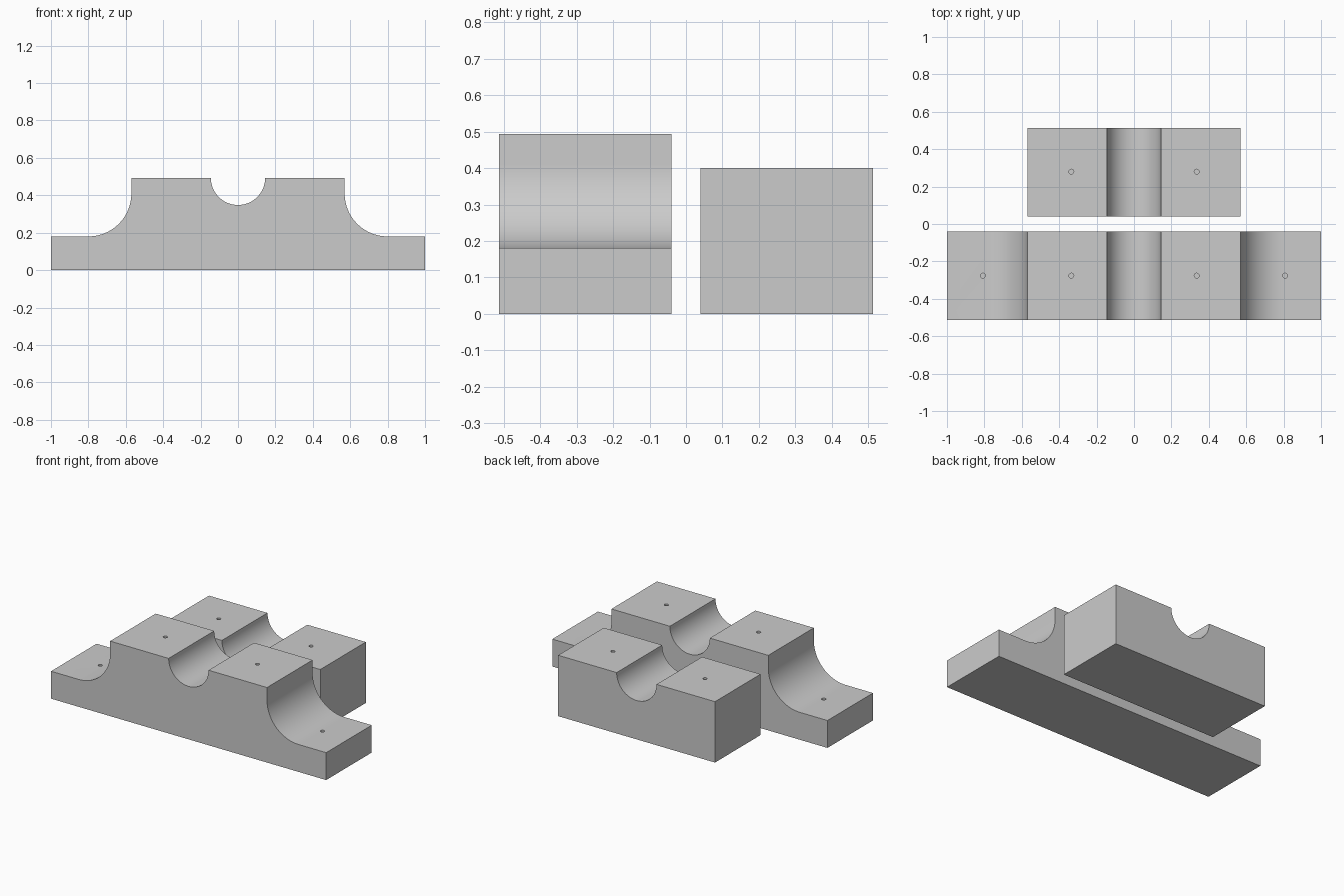
import bpy, bmesh, math

if "Cube" in bpy.data.objects:
    bpy.data.objects.remove(bpy.data.objects["Cube"])

grey = bpy.data.materials.new("light_grey")
grey.diffuse_color = (0.6, 0.6, 0.6, 1)
grey.use_nodes = True
grey.node_tree.nodes["Principled BSDF"].inputs["Base Color"].default_value = grey.diffuse_color

GROOVE_R = 0.145   # half-round saddle groove
FILLET_R = 0.23    # concave foot fillet
HOLE_R = 0.013
HOLE_DEPTH = 0.1


def arc(cx, cz, r, a0, a1, n):
    """Points along a circular arc, angles in degrees."""
    angles = [math.radians(a0 + (a1 - a0) * i / n) for i in range(n + 1)]
    return [(cx + r * math.cos(a), cz + r * math.sin(a)) for a in angles]


def extrude_profile(name, right_half, y0, y1):
    """Mirror a right-half xz outline, then extrude it along y."""
    outline = right_half + [(-x, z) for x, z in reversed(right_half) if x > 1e-6]
    bm = bmesh.new()
    face = bm.faces.new([bm.verts.new((x, y0, z)) for x, z in outline])
    ext = bmesh.ops.extrude_face_region(bm, geom=[face])
    moved = [v for v in ext["geom"] if isinstance(v, bmesh.types.BMVert)]
    bmesh.ops.translate(bm, verts=moved, vec=(0, y1 - y0, 0))
    bmesh.ops.recalc_face_normals(bm, faces=bm.faces)
    mesh = bpy.data.meshes.new(name)
    bm.to_mesh(mesh)
    bm.free()
    mesh.materials.append(grey)
    obj = bpy.data.objects.new(name, mesh)
    bpy.context.collection.objects.link(obj)
    return obj


def drill(obj, holes, y):
    """Cut blind screw holes at mirrored (x, top z) positions."""
    for x, top in holes:
        for side in (-1, 1):
            bpy.ops.mesh.primitive_cylinder_add(
                vertices=24, radius=HOLE_R, depth=2 * HOLE_DEPTH,
                location=(side * x, y, top))
            cutter = bpy.context.object
            cutter.name = "hole_cutter"
            cutter.hide_render = True
            cutter.data.materials.append(grey)
            mod = obj.modifiers.new("hole", 'BOOLEAN')
            mod.operation = 'DIFFERENCE'
            mod.solver = 'EXACT'
            mod.object = cutter
            bpy.context.view_layer.objects.active = obj
            bpy.ops.object.modifier_apply(modifier=mod.name)
            bpy.data.objects.remove(cutter)
    bpy.ops.object.select_all(action='DESELECT')
    obj.select_set(True)
    bpy.context.view_layer.objects.active = obj
    bpy.ops.object.shade_smooth_by_angle(angle=math.radians(30))


# Lower clamp block: wide feet, concave fillets, groove on top
top = 0.493
base = ([(1.0, 0), (1.0, 0.18)]
        + arc(0.57 + FILLET_R, 0.18 + FILLET_R, FILLET_R, 270, 180, 24)
        + [(0.57, top)] + arc(0, top, GROOVE_R, 0, -90, 24))
base[-1] = (0, top - GROOVE_R)
drill(extrude_profile("clamp_base", base, -0.513, -0.04),
      [(0.335, top), (0.808, 0.18)], -0.276)

# Upper clamp block: plain box with the same groove
top = 0.40
cap = [(0.57, 0), (0.57, top)] + arc(0, top, GROOVE_R, 0, -90, 24)
cap[-1] = (0, top - GROOVE_R)
drill(extrude_profile("clamp_cap", cap, 0.04, 0.513), [(0.335, top)], 0.28)
